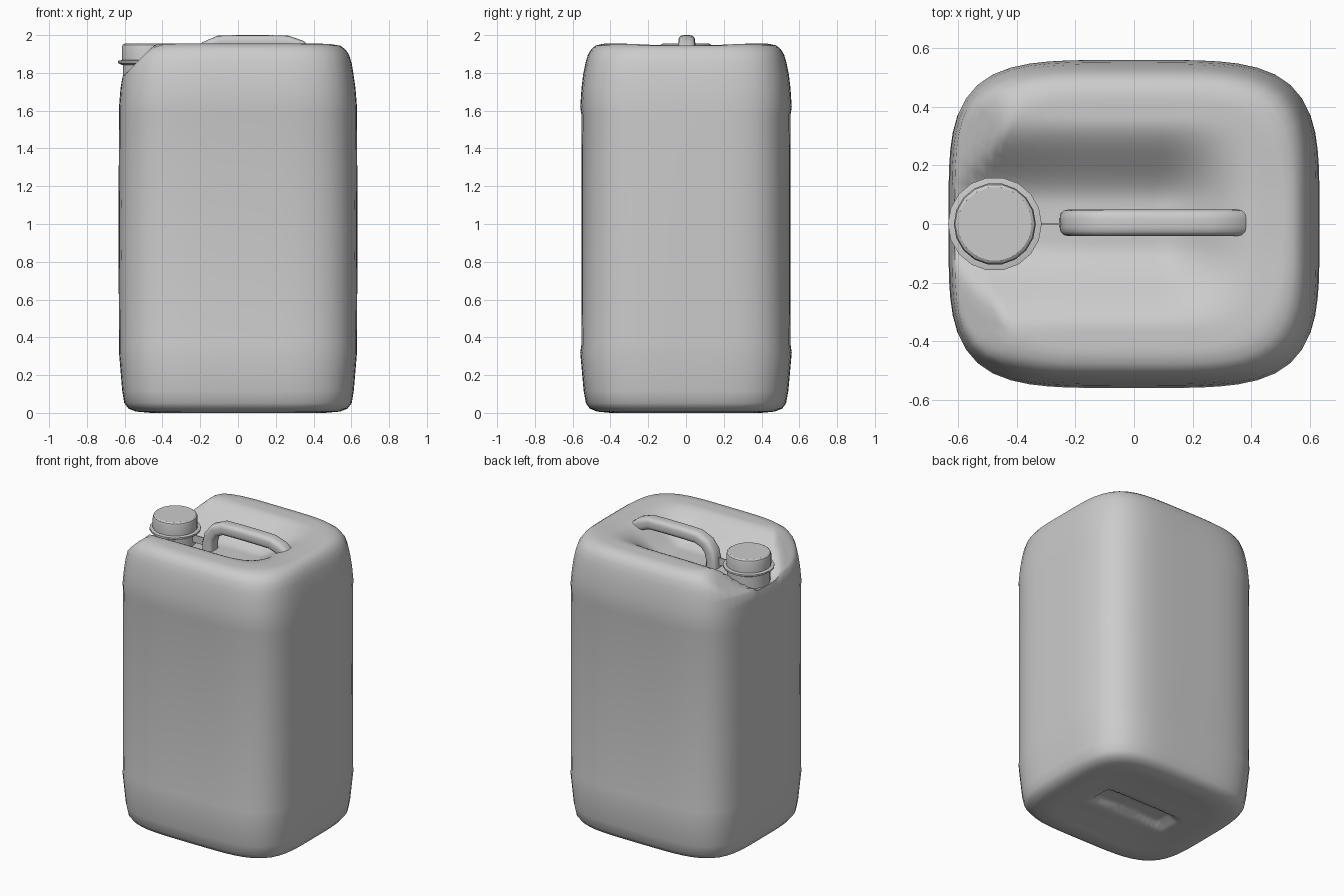
import bpy, bmesh, math
from mathutils import Vector

if "Cube" in bpy.data.objects:
    bpy.data.objects.remove(bpy.data.objects["Cube"])

grey = bpy.data.materials.new("plain_grey")
grey.diffuse_color = (0.6, 0.6, 0.6, 1)
grey.use_nodes = True
grey.node_tree.nodes["Principled BSDF"].inputs["Base Color"].default_value = grey.diffuse_color


def finish(name, bm, angle=40):
    bmesh.ops.recalc_face_normals(bm, faces=bm.faces)
    me = bpy.data.meshes.new(name)
    bm.to_mesh(me)
    bm.free()
    me.materials.append(grey)
    ob = bpy.data.objects.new(name, me)
    bpy.context.collection.objects.link(ob)
    bpy.ops.object.select_all(action='DESELECT')
    ob.select_set(True)
    bpy.context.view_layer.objects.active = ob
    bpy.ops.object.shade_smooth_by_angle(angle=math.radians(angle))
    return ob


def loft(rings):
    """Skin a list of closed point rings and cap both ends."""
    bm = bmesh.new()
    vs = [[bm.verts.new(p) for p in r] for r in rings]
    n = len(rings[0])
    for a, b in zip(vs, vs[1:]):
        for i in range(n):
            j = (i + 1) % n
            bm.faces.new((a[i], a[j], b[j], b[i]))
    bm.faces.new(vs[0])
    bm.faces.new(vs[-1])
    return bm


def step(a, b, t):
    t = max(0.0, min(1.0, (t - a) / (b - a)))
    return t * t * (3 - 2 * t)


def outline(a, b, n, count, turn=0.0):
    """Superellipse points, evenly spaced in angle."""
    pts = []
    for i in range(count):
        t = 2 * math.pi * i / count + turn
        c, s = math.cos(t), math.sin(t)
        r = (abs(c) ** n + abs(s) ** n) ** (-1 / n)
        pts.append((a * r * c, b * r * s))
    return pts


def top_height(x, y, z):
    """Lower the top into the handle valley and the sloped spout edge."""
    floor = 1.755 + 0.035 * step(-0.6, -0.1, x) + 0.155 * step(0.08, 0.42, x)
    valley = floor + (1.955 - floor) * step(0.07, 0.36, abs(y))
    slope = 1.77 + (x + 0.62) * 1.0
    return min(z, valley, slope)


# Body: side profile (half x, half y, z), then top and bottom closing rings
SIDE = [(0.46, 0.40, 0.003), (0.54, 0.47, 0.010), (0.58, 0.51, 0.026), (0.602, 0.53, 0.055),
        (0.613, 0.542, 0.12), (0.630, 0.560, 0.32), (0.630, 0.554, 0.36),
        (0.633, 0.552, 0.97), (0.630, 0.554, 1.58), (0.630, 0.560, 1.62), (0.622, 0.553, 1.72),
        (0.612, 0.545, 1.79), (0.602, 0.533, 1.85), (0.588, 0.520, 1.895),
        (0.568, 0.502, 1.925), (0.540, 0.478, 1.945), (0.505, 0.445, 1.953)]
N = 72
rings = []
for k in range(1, 13):                       # underside with a shallow grip groove
    f = k / 13
    ring = []
    for x, y in outline(0.46 * f, 0.40 * f, 4.2, N):
        groove = 0.035 * (1 - step(0.05, 0.10, abs(y))) * (1 - step(0.24, 0.30, abs(x)))
        ring.append((x, y, 0.003 + 0.017 * (1 - f * f) + groove))
    rings.append(ring)
for a, b, z in SIDE:
    rings.append([(x, y, top_height(x, y, z) if z > 1.65 else z)
                  for x, y in outline(a, b, 4.2, N)])
for k in range(23, 0, -1):
    f = k / 24
    rings.append([(x, y, top_height(x, y, 1.955)) for x, y in outline(0.505 * f, 0.445 * f, 4.2, N)])
low = min(p[2] for r in rings for p in r)
rings = [[(x, y, z - low if z < 0.3 else z) for x, y, z in r] for r in rings]
finish("canister_body", loft(rings), 50)


# Handle: rounded section swept along an arch
path = [Vector((x, 0, z)) for x, z in
        [(-0.215, 1.73), (-0.213, 1.83), (-0.200, 1.885), (-0.165, 1.93), (-0.10, 1.958),
         (0.0, 1.96), (0.15, 1.96), (0.26, 1.958), (0.325, 1.935), (0.37, 1.90), (0.40, 1.85)]]
section = outline(0.040, 0.045, 3.5, 20)
rings = []
for i, p in enumerate(path):
    d = (path[min(i + 1, len(path) - 1)] - path[max(i - 1, 0)]).normalized()
    up = Vector((-d.z, 0, d.x))
    rings.append([p + up * u + Vector((0, v + 0.004, 0)) for u, v in section])
finish("carry_handle", loft(rings), 50)


# Spout parts: turned profiles around the neck axis
def turned(name, profile, sides=18):
    finish(name, loft([[(x - 0.475, y, z) for x, y in outline(r, r, 2, sides)]
                       for r, z in profile]), 35)


turned("spout_neck", [(0.135, 1.66), (0.135, 1.86)])
turned("neck_flange", [(0.140, 1.842), (0.160, 1.853), (0.160, 1.864), (0.140, 1.868)])
turned("screw_cap", [(0.140, 1.866), (0.140, 1.935), (0.136, 1.948), (0.126, 1.955)])

# Thin web joining the neck to the handle
bm = bmesh.new()
bmesh.ops.create_cube(bm, size=1)
for v in bm.verts:
    v.co = (v.co.x * 0.14 - 0.29, v.co.y * 0.007, v.co.z * 0.05 + 1.825)
finish("neck_web", bm, 30)
